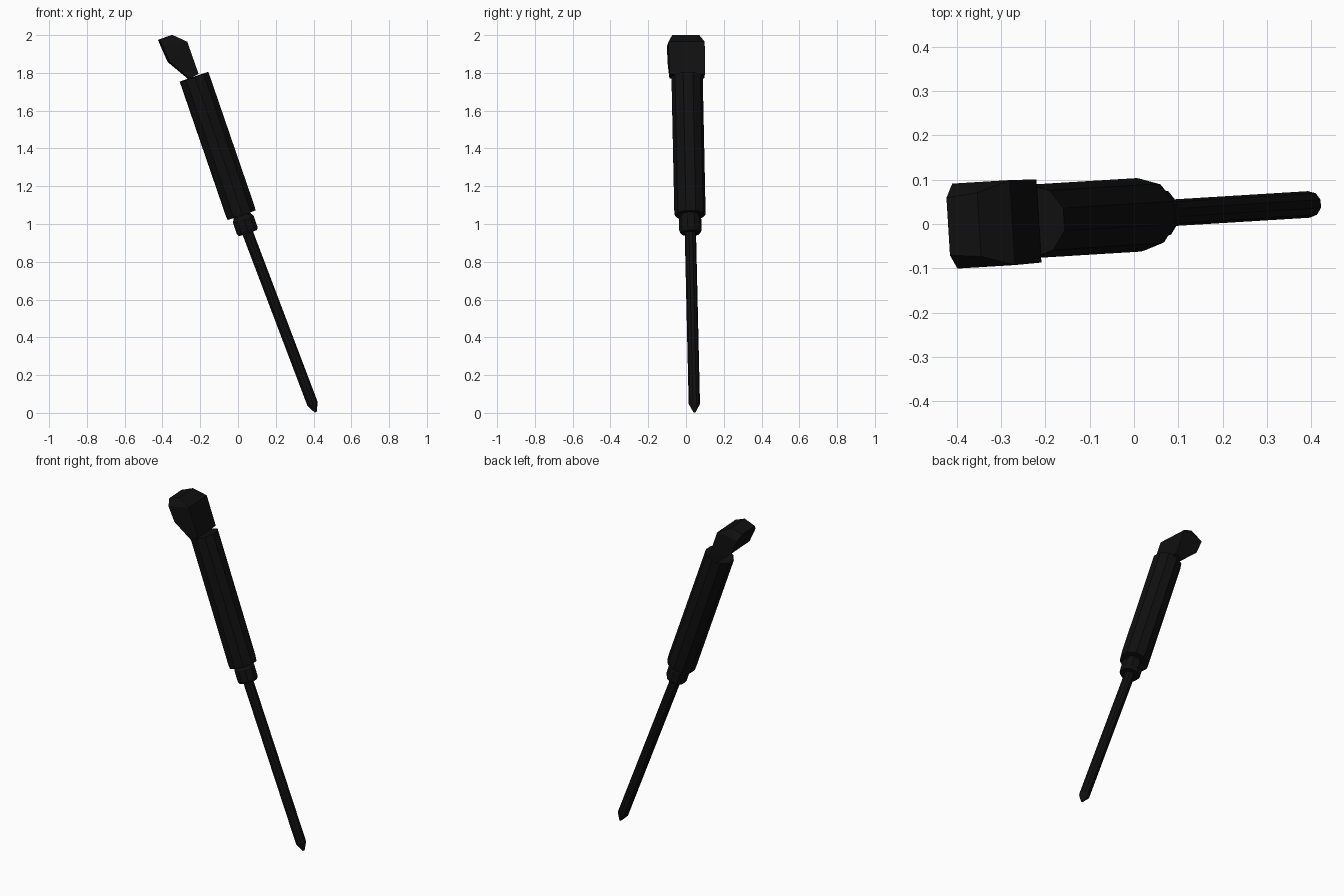
import bpy, bmesh, math
from mathutils import Vector, Matrix

cube = bpy.data.objects.get("Cube")
if cube:
    bpy.data.objects.remove(cube)

black = bpy.data.materials.new("matte_black")
black.use_nodes = True
colour = (0.005, 0.005, 0.005, 1)
black.diffuse_color = colour
black.node_tree.nodes["Principled BSDF"].inputs["Base Color"].default_value = colour

# The whole tool leans in the xz plane, then turns slightly about z
PLACE = Matrix.Translation((0, 0.02, 0)) @ Matrix.Rotation(math.radians(3.5), 4, 'Z')
SIDES = 10


def finish(name, bm):
    bmesh.ops.recalc_face_normals(bm, faces=bm.faces)
    mesh = bpy.data.meshes.new(name)
    bm.to_mesh(mesh)
    bm.free()
    mesh.materials.append(black)
    obj = bpy.data.objects.new(name, mesh)
    obj.matrix_world = PLACE
    bpy.context.collection.objects.link(obj)
    return obj


def turned(name, start, end, profile):
    """Ten-sided turned part; profile holds (fraction along axis, radius)."""
    a, b = Vector((start[0], 0, start[1])), Vector((end[0], 0, end[1]))
    side = Vector((0, 1, 0))
    across = side.cross((b - a).normalized())
    bm = bmesh.new()
    rings = []
    for t, r in profile:
        ring = []
        for i in range(SIDES):
            ang = math.tau * i / SIDES
            offset = side * math.cos(ang) + across * math.sin(ang)
            ring.append(bm.verts.new(a.lerp(b, t) + offset * r))
        rings.append(ring)
    for low, high in zip(rings, rings[1:]):
        for i in range(SIDES):
            j = (i + 1) % SIDES
            bm.faces.new((low[i], low[j], high[j], high[i]))
    bm.faces.new(rings[0])
    bm.faces.new(rings[-1])
    return finish(name, bm)


# Thin rod with a pointed tip
turned("rod", (0.412, 0.004), (0.045, 0.97), [(0, 0.006), (0.045, 0.03), (1, 0.03)])

# Collar with a bevelled lower rim and a narrow neck into the grip
turned("collar", (0.053, 0.952), (0.018, 1.055),
       [(0, 0.053), (0.15, 0.06), (0.72, 0.06), (0.85, 0.05), (1, 0.05)])

# Grip
turned("grip", (0.019, 1.047), (-0.233, 1.779),
       [(0, 0.081), (0.03, 0.083), (1, 0.083)])

# Angled head: side outline as (x, z, half width)
outline = [(-0.42, 1.975, 0.065), (-0.35, 2.0, 0.072), (-0.275, 1.965, 0.096),
           (-0.215, 1.795, 0.094), (-0.262, 1.77, 0.092), (-0.367, 1.857, 0.096),
           (-0.405, 1.942, 0.096)]
bm = bmesh.new()
for x, z, half in outline:
    for s in (-1, 1):
        bm.verts.new((x, s * half, z))
bmesh.ops.convex_hull(bm, input=bm.verts)
finish("head", bm)
